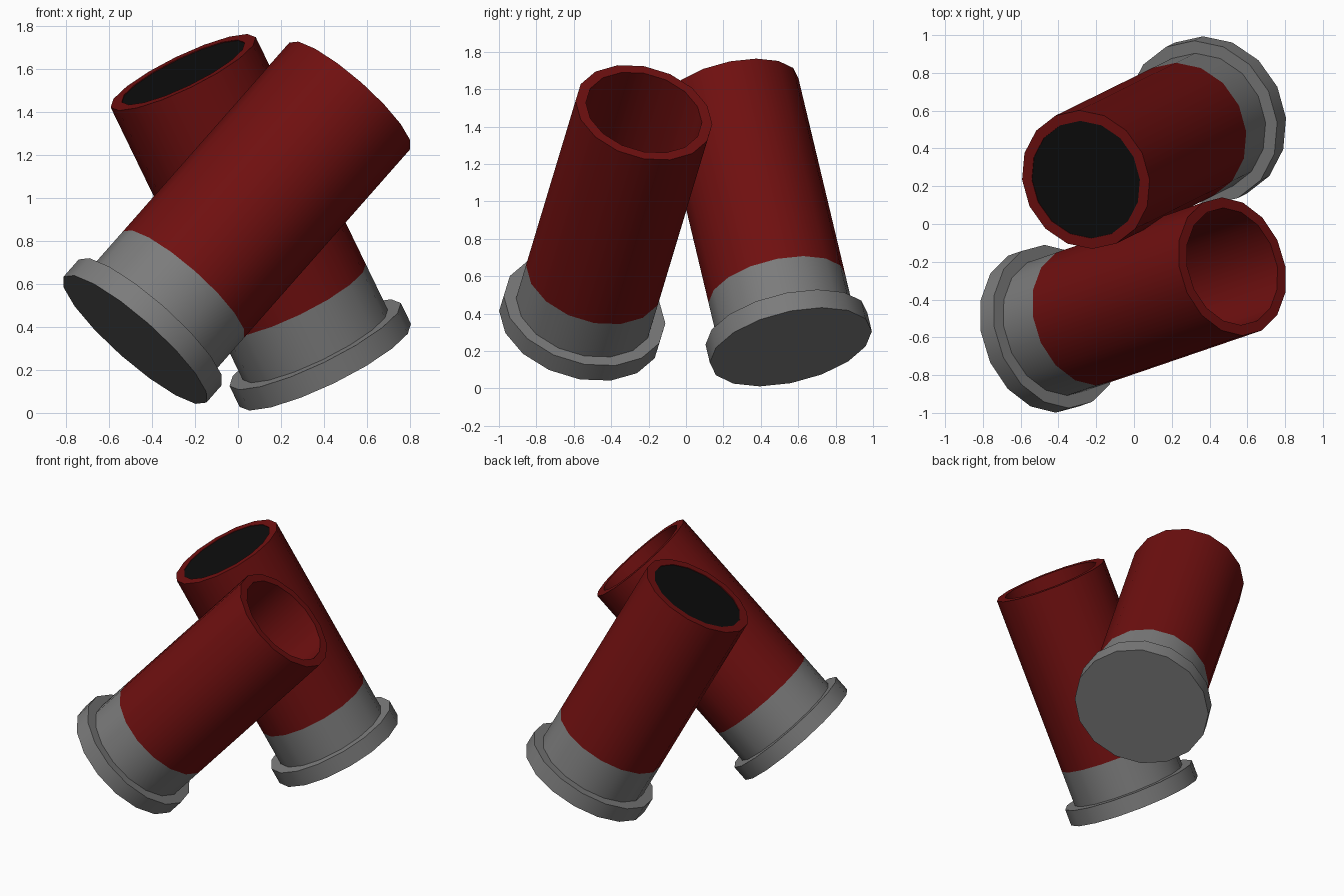
import bpy, bmesh, math
from mathutils import Vector, Matrix

cube = bpy.data.objects.get("Cube")
if cube:
    bpy.data.objects.remove(cube, do_unlink=True)

SIDES = 16
LENGTH = 1.55
SEAM = 0.35          # where the metal base meets the red tube
OUTER, INNER, FLANGE = 0.375, 0.318, 0.443


def make_material(name, colour):
    mat = bpy.data.materials.new(name)
    mat.use_nodes = True
    mat.diffuse_color = (*colour, 1)
    bsdf = mat.node_tree.nodes["Principled BSDF"]
    bsdf.inputs["Base Color"].default_value = (*colour, 1)
    bsdf.inputs["Roughness"].default_value = 0.6
    return mat


red = make_material("dark red", (0.16, 0.005, 0.005))
grey = make_material("metal grey", (0.2, 0.2, 0.2))
black = make_material("black", (0.004, 0.004, 0.004))


def lathe(name, profile, mat, placement):
    """Spin a (radius, height) profile about z and place the result."""
    bm = bmesh.new()
    verts = [bm.verts.new((r, 0, h)) for r, h in profile]
    edges = [bm.edges.new(pair) for pair in zip(verts, verts[1:])]
    bmesh.ops.spin(bm, geom=verts + edges, axis=(0, 0, 1), cent=(0, 0, 0),
                   angle=math.tau, steps=SIDES)
    bmesh.ops.remove_doubles(bm, verts=bm.verts, dist=0.0005)
    bmesh.ops.recalc_face_normals(bm, faces=bm.faces)
    mesh = bpy.data.meshes.new(name)
    bm.to_mesh(mesh)
    bm.free()
    mesh.materials.append(mat)
    obj = bpy.data.objects.new(name, mesh)
    obj.matrix_world = placement
    bpy.context.collection.objects.link(obj)
    bpy.ops.object.select_all(action='DESELECT')
    obj.select_set(True)
    bpy.context.view_layer.objects.active = obj
    bpy.ops.object.shade_smooth_by_angle(angle=math.radians(35))


def shell(prefix, top, bottom, filled):
    """Tube with a flanged metal base, its axis running through two points."""
    top, bottom = Vector(top), Vector(bottom)
    axis = (top - bottom).normalized()
    side = (Vector((0, 1, 0)) - axis * axis.y).normalized()
    turn = Matrix((side, axis.cross(side), axis)).transposed().to_4x4()
    placement = Matrix.Translation(top - axis * LENGTH) @ turn

    # flanged metal base
    lathe(prefix + "_metal_base",
          [(0, 0), (FLANGE, 0), (FLANGE, 0.11), (OUTER, 0.11), (OUTER, SEAM)],
          grey, placement)
    # hollow red tube
    floor = SEAM + 0.03
    lathe(prefix + "_tube",
          [(0, SEAM), (OUTER, SEAM), (OUTER, LENGTH), (INNER, LENGTH),
           (INNER, floor), (0, floor)], red, placement)
    # dark filling just below the rim
    if filled:
        level = LENGTH - 0.004
        lathe(prefix + "_filling",
              [(0, level - 0.02), (INNER, level - 0.02), (INNER, level), (0, level)],
              black, placement)


shell("front", (0.52, -0.225, 1.475), (-0.445, -0.555, 0.38), False)
shell("back", (-0.255, 0.235, 1.585), (0.385, 0.55, 0.265), True)
